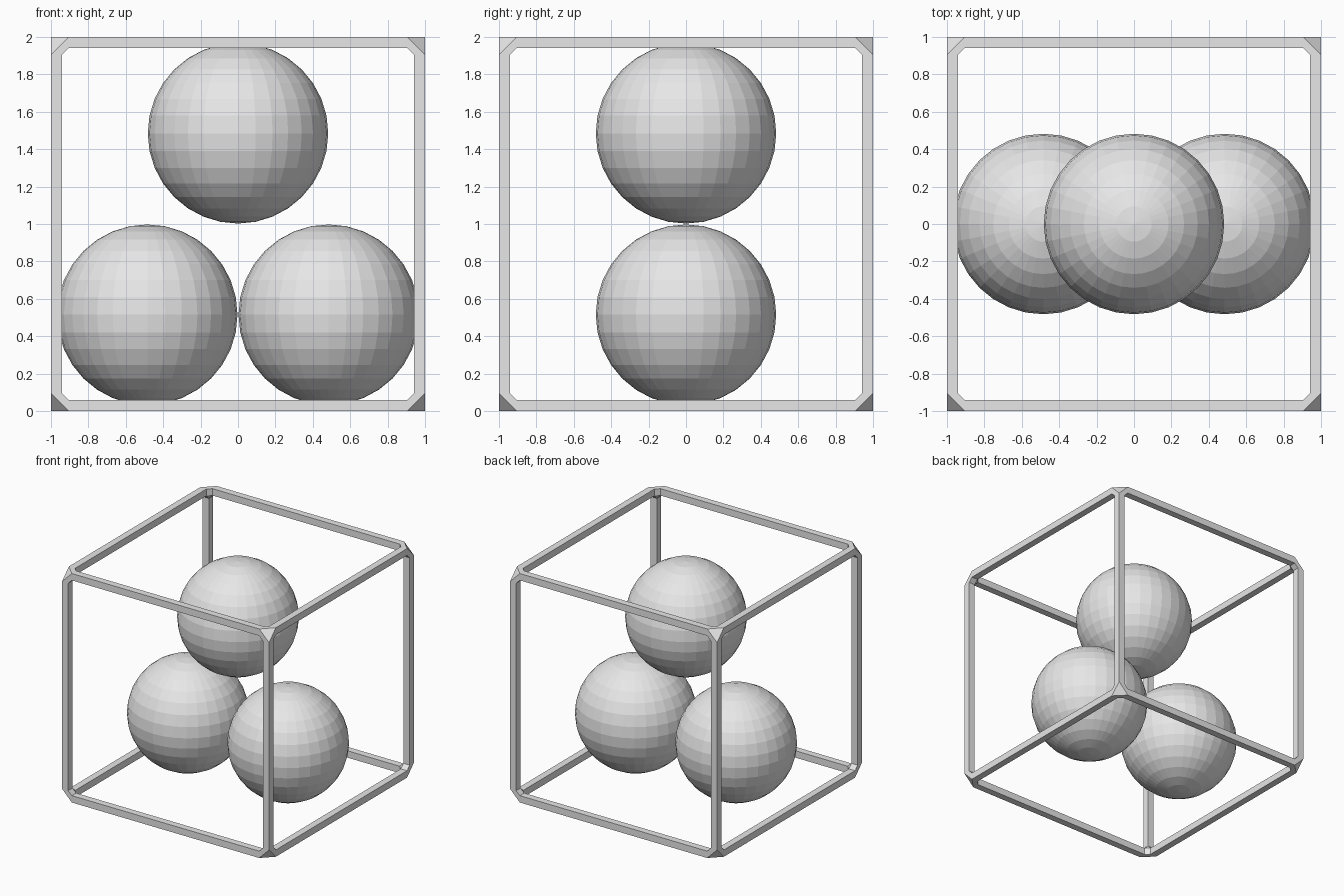
import bpy, bmesh
from itertools import product
from mathutils import Vector

cube = bpy.data.objects.get("Cube")
if cube:
    bpy.data.objects.remove(cube, do_unlink=True)

BAR = 0.06       # bar thickness
CORNER = 0.095   # length of each chamfered corner joint
RADIUS = 0.4825

grey = bpy.data.materials.new("plain_grey")
grey.use_nodes = True
grey.diffuse_color = (0.8, 0.8, 0.8, 1)
grey.node_tree.nodes["Principled BSDF"].inputs["Base Color"].default_value = (0.8, 0.8, 0.8, 1)


def add_object(name, bm, location):
    mesh = bpy.data.meshes.new(name)
    bm.to_mesh(mesh)
    bm.free()
    mesh.materials.append(grey)
    obj = bpy.data.objects.new(name, mesh)
    obj.location = location
    bpy.context.collection.objects.link(obj)
    return obj


def ring(axis, signs):
    """Square end section of the bar along axis at the corner given by signs."""
    b, c = (axis + 1) % 3, (axis + 2) % 3
    points = []
    for db, dc in ((0, 0), (BAR, 0), (BAR, BAR), (0, BAR)):
        p = Vector((0, 0, 0))
        p[axis] = signs[axis] * (1 - CORNER)
        p[b] = signs[b] * (1 - db)
        p[c] = signs[c] * (1 - dc)
        points.append(p)
    return points


# Cube frame: a hull joint at every corner, open where the bars meet it
bm = bmesh.new()
for signs in product((-1, 1), repeat=3):
    verts = [bm.verts.new(p) for axis in range(3) for p in ring(axis, signs)]
    bmesh.ops.convex_hull(bm, input=verts)
caps = [f for f in bm.faces
        if any(all(abs(abs(v.co[a]) - (1 - CORNER)) < 1e-4 for v in f.verts) for a in range(3))]
bmesh.ops.delete(bm, geom=caps, context='FACES')
bmesh.ops.dissolve_limit(bm, angle_limit=0.02, verts=bm.verts[:], edges=bm.edges[:])

# Twelve bars linking the joints
for axis in range(3):
    for sb, sc in product((-1, 1), repeat=2):
        signs = [0, 0, 0]
        signs[(axis + 1) % 3], signs[(axis + 2) % 3] = sb, sc
        ends = []
        for s in (-1, 1):
            signs[axis] = s
            ends.append([bm.verts.new(p) for p in ring(axis, signs)])
        low, high = ends
        for i in range(4):
            j = (i + 1) % 4
            bm.faces.new((low[i], low[j], high[j], high[i]))
bmesh.ops.remove_doubles(bm, verts=bm.verts[:], dist=1e-4)
bmesh.ops.recalc_face_normals(bm, faces=bm.faces[:])
add_object("cube_frame", bm, (0, 0, 1))

# Three faceted balls stacked in a triangle
for name, x, z in (("lower_left_ball", 0.485, 0.515),
                   ("lower_right_ball", -0.485, 0.515),
                   ("upper_ball", 0, 1.485)):
    bm = bmesh.new()
    bmesh.ops.create_uvsphere(bm, u_segments=32, v_segments=16, radius=RADIUS)
    add_object(name, bm, (x, 0, z))
